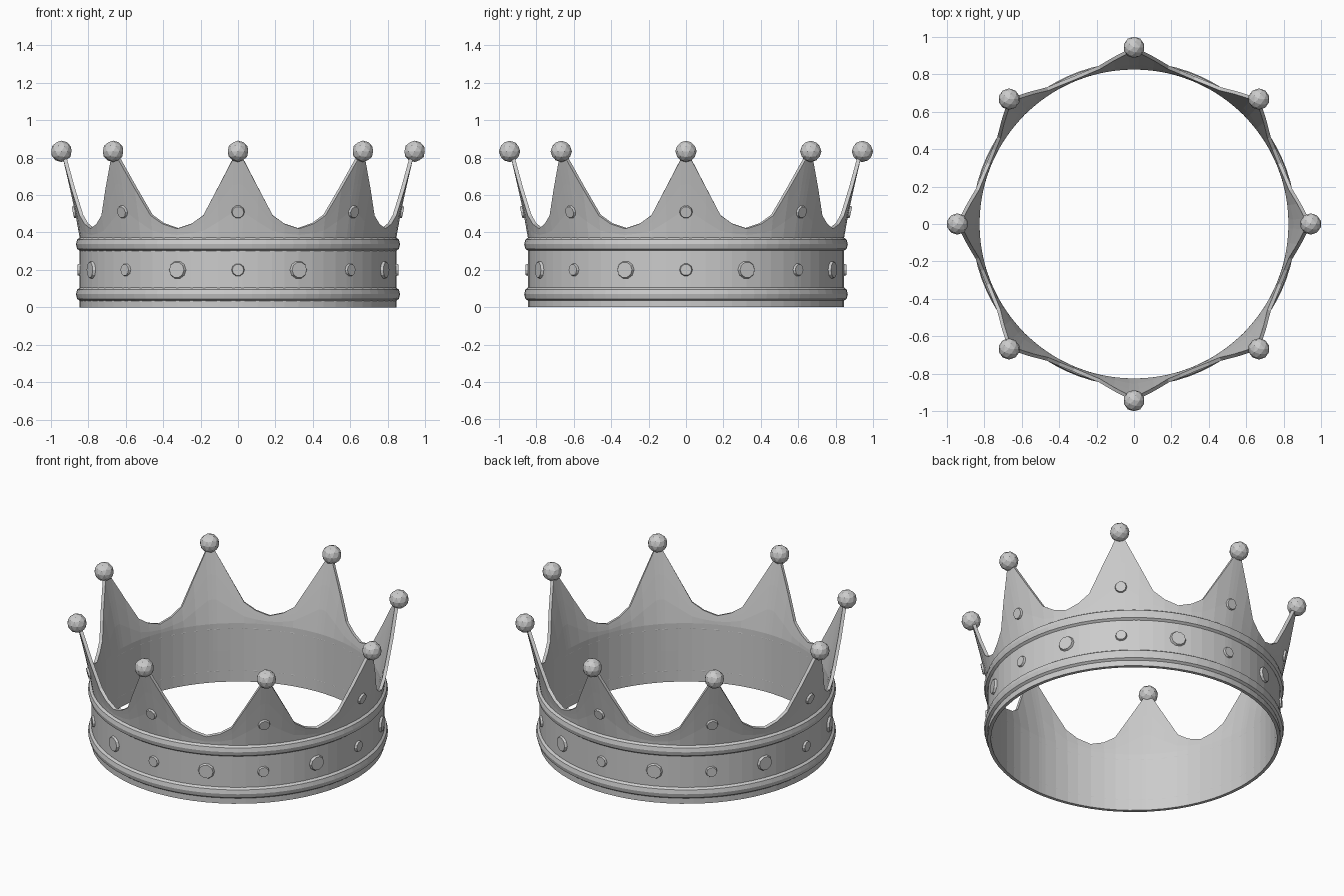
import bpy, bmesh
from math import radians, cos, sin, pi
from mathutils import Matrix

if "Cube" in bpy.data.objects:
    bpy.data.objects.remove(bpy.data.objects["Cube"])


def finish(bm, name):
    mesh = bpy.data.meshes.new(name)
    bm.to_mesh(mesh)
    bm.free()
    obj = bpy.data.objects.new(name, mesh)
    bpy.context.collection.objects.link(obj)
    return obj


def polar(angle, r, z):
    return (r * cos(angle), r * sin(angle), z)


def skin(bm, columns, close_profile=False):
    # Quads between neighbouring columns, closed around the circle
    n, m = len(columns), len(columns[0])
    for i in range(n):
        a, b = columns[i], columns[(i + 1) % n]
        for j in range(m if close_profile else m - 1):
            k = (j + 1) % m
            bm.faces.new((a[j], b[j], b[k], a[k]))


def wall_radius(z):
    return 0.845 + 0.098 * (max(0, z - 0.38) / 0.45) ** 1.1


# Crown wall: eight points with curved valleys, leaning outwards
half_point = [(0, 0.80), (1.7, 0.79), (7, 0.635), (12.4, 0.49), (17, 0.445), (22.5, 0.42)]
outline = [(-a, z) for a, z in half_point[-2:0:-1]] + half_point
bm = bmesh.new()
columns = []
for spike in range(8):
    for offset, top in outline:
        angle = radians(spike * 45 + offset)
        heights = [0, 0.2, 0.37] + [0.37 + (top - 0.37) * t for t in (0.33, 0.67, 1)]
        columns.append([bm.verts.new(polar(angle, wall_radius(z), z)) for z in heights])
skin(bm, columns)
wall = finish(bm, "crown_wall")
solid = wall.modifiers.new("thickness", 'SOLIDIFY')
solid.thickness = 0.02
solid.offset = -1


# Raised rims running around the band
def rim(name, z):
    bm = bmesh.new()
    cols = []
    for i in range(72):
        cols.append([bm.verts.new(polar(2 * pi * i / 72, 0.845 + 0.02 * cos(t), z + 0.035 * sin(t)))
                     for t in (2 * pi * j / 8 for j in range(8))])
    skin(bm, cols, True)
    finish(bm, name)


rim("lower_rim", 0.07)
rim("upper_rim", 0.337)


# Round gems set into the outer surface
def gems(name, start, z, radius, tilt=0):
    bm = bmesh.new()
    for i in range(8):
        place = (Matrix.Rotation(radians(start + 45 * i), 4, 'Z')
                 @ Matrix.Translation((wall_radius(z), 0, z))
                 @ Matrix.Rotation(radians(90 + tilt), 4, 'Y'))
        bmesh.ops.create_cone(bm, cap_ends=True, segments=10, radius1=radius,
                              radius2=radius * 0.8, depth=0.024, matrix=place)
    finish(bm, name)


gems("large_band_gems", 22.5, 0.2, 0.053)
gems("small_band_gems", 0, 0.2, 0.038)
gems("point_gems", 0, 0.51, 0.039, 12)

# Faceted balls on the tips
bm = bmesh.new()
for i in range(8):
    bmesh.ops.create_icosphere(bm, subdivisions=2, radius=0.057,
                               matrix=Matrix.Translation(polar(radians(45 * i), 0.943, 0.833)))
finish(bm, "tip_balls")
